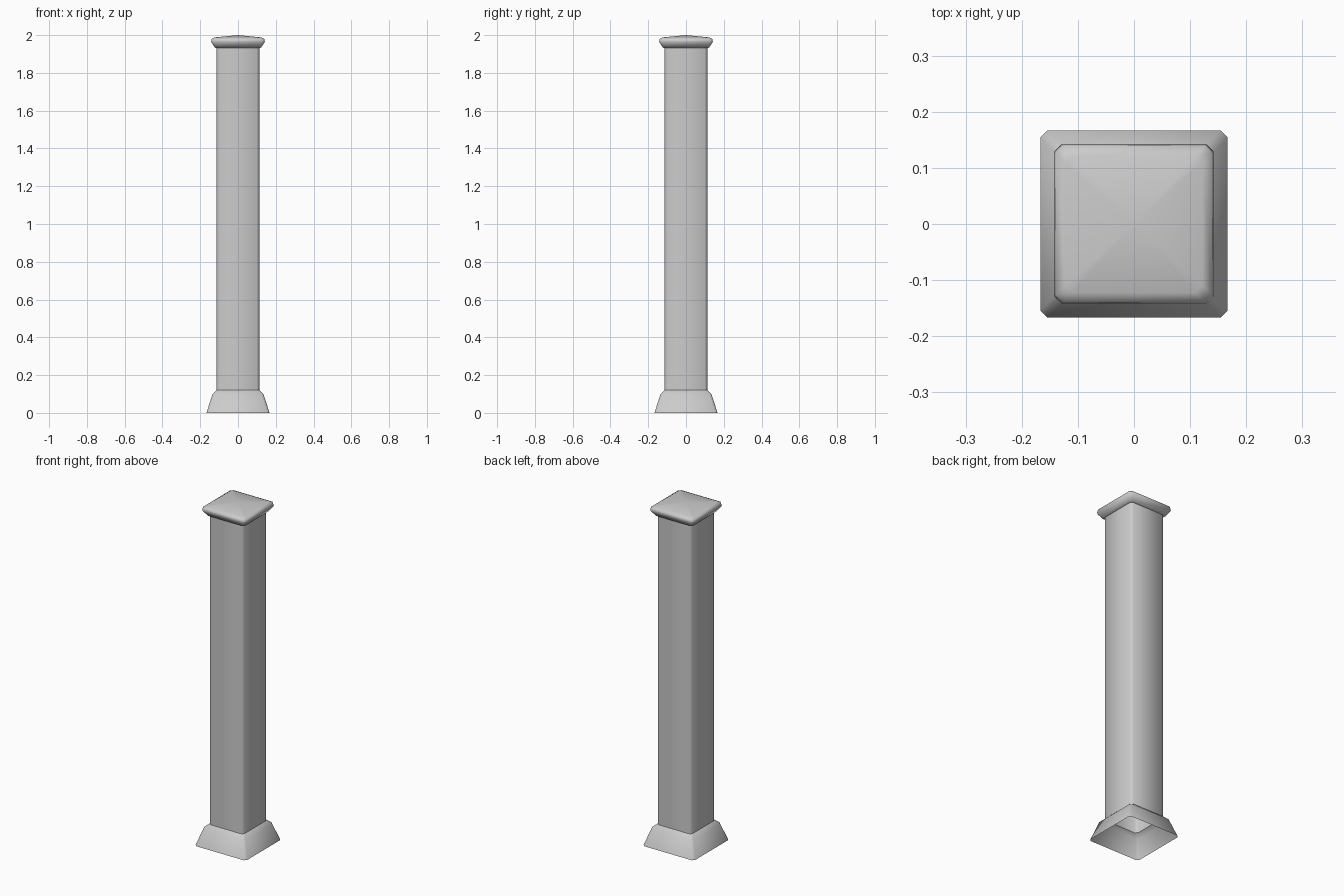
import bpy

cube = bpy.data.objects.get("Cube")
if cube:
    bpy.data.objects.remove(cube, do_unlink=True)

# Single stone colour
stone = bpy.data.materials.new("grey stone")
stone.use_nodes = True
stone.diffuse_color = (0.6, 0.6, 0.6, 1)
stone.node_tree.nodes["Principled BSDF"].inputs["Base Color"].default_value = stone.diffuse_color


def ring(half, cut, z):
    """Square outline with cut corners, counter-clockwise."""
    pts = []
    x, y = half, half - cut
    a, b = half - cut, half
    for _ in range(4):
        pts += [(x, y, z), (a, b, z)]
        x, y, a, b = -y, x, -b, a
    return pts


def loft(name, profile, apex=None):
    """Join stacked rings of (half width, corner cut, height)."""
    verts, faces = [], []
    for half, cut, z in profile:
        verts += ring(half, cut, z)
    for level in range(len(profile) - 1):
        low = level * 8
        for i in range(8):
            j = (i + 1) % 8
            faces.append((low + i, low + j, low + 8 + j, low + 8 + i))
    if apex is not None:
        top = len(verts) - 8
        verts.append((0, 0, apex))
        faces += [(top + i, top + (i + 1) % 8, top + 8) for i in range(8)]
    mesh = bpy.data.meshes.new(name)
    mesh.from_pydata(verts, [], faces)
    mesh.materials.append(stone)
    mesh.shade_smooth()
    obj = bpy.data.objects.new(name, mesh)
    bpy.context.collection.objects.link(obj)
    return obj


# Flared hollow foot, open underneath
loft("base", [(0.167, 0.013, 0), (0.135, 0.013, 0.1), (0.113, 0.013, 0.12)])

# Tall square shaft with softened corners
loft("shaft", [(0.113, 0.013, 0.12), (0.113, 0.013, 1.935)])

# Rounded cap with a shallow peak
loft("cap", [(0.113, 0.013, 1.932), (0.122, 0.013, 1.934), (0.142, 0.013, 1.964),
             (0.139, 0.013, 1.98), (0.122, 0.013, 1.988)], apex=2.0)
